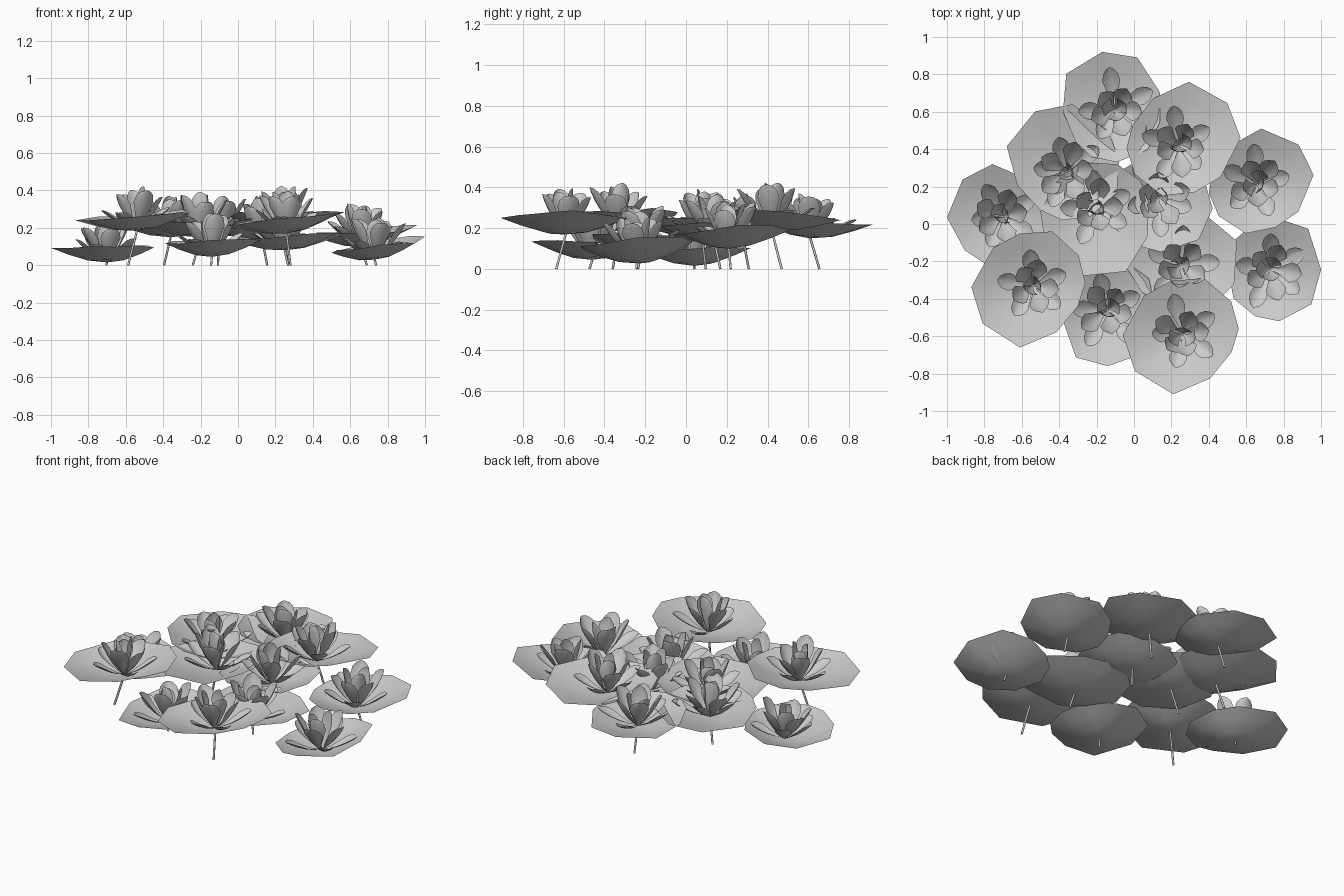
import bpy, bmesh, math, random
from mathutils import Vector

if "Cube" in bpy.data.objects:
    bpy.data.objects.remove(bpy.data.objects["Cube"])

random.seed(11)

# x0, x1, y0, y1 of each leaf; flower x, y; leaf bottom z; tilt along x, y; direction of leaf tip
PLANTS = [
    (-0.38, 0.14, 0.33, 0.92, -0.10, 0.61, 0.15, 0.00, -0.06, 145),
    (-0.04, 0.57, 0.15, 0.76, 0.24, 0.42, 0.19, 0.03, -0.06, 85),
    (0.40, 0.96, -0.05, 0.51, 0.66, 0.21, 0.10, 0.08, 0.04, 90),
    (0.50, 1.00, -0.52, 0.03, 0.73, -0.24, 0.03, 0.15, 0.06, 45),
    (-0.06, 0.56, -0.91, -0.29, 0.26, -0.59, 0.17, 0.09, 0.00, -97),
    (-0.05, 0.55, -0.46, 0.08, 0.25, -0.22, 0.08, 0.05, 0.00, 20),
    (-0.39, 0.12, -0.76, -0.18, -0.14, -0.46, 0.045, 0.02, 0.00, 228),
    (-0.87, -0.26, -0.66, -0.04, -0.54, -0.33, 0.185, 0.08, 0.02, -98),
    (-1.00, -0.45, -0.25, 0.32, -0.70, 0.04, 0.015, 0.02, 0.00, 180),
    (-0.68, -0.08, 0.02, 0.64, -0.36, 0.28, 0.15, -0.02, 0.00, 165),
    (-0.50, 0.08, -0.28, 0.33, -0.20, 0.08, 0.15, 0.04, 0.00, 300),
    (-0.14, 0.42, -0.15, 0.36, 0.13, 0.14, 0.13, 0.03, 0.00, 40),
]
# leaf outline: angle from the tip, radius
OUTLINE = ((0, .31), (42, .275), (79, .285), (103, .31), (130, .32), (164, .32),
           (197, .285), (230, .28), (277, .305), (315, .305))
SIDES = len(OUTLINE)


def make_object(name, bm, angle):
    mesh = bpy.data.meshes.new(name)
    bm.to_mesh(mesh)
    bm.free()
    ob = bpy.data.objects.new(name, mesh)
    bpy.context.collection.objects.link(ob)
    bpy.ops.object.select_all(action='DESELECT')
    ob.select_set(True)
    bpy.context.view_layer.objects.active = ob
    bpy.ops.object.shade_smooth_by_angle(angle=math.radians(angle))
    return ob


def leaf(name, x0, x1, y0, y1, base, tx, ty, tip):
    """Shallow many-sided bowl whose outline fills the given extents."""
    pts = [(r * math.cos(math.radians(a + tip)), r * math.sin(math.radians(a + tip)))
           for a, r in OUTLINE]
    xs, ys = [p[0] for p in pts], [p[1] for p in pts]
    rim = [(x0 + (x1 - x0) * (x - min(xs)) / (max(xs) - min(xs)),
            y0 + (y1 - y0) * (y - min(ys)) / (max(ys) - min(ys))) for x, y in pts]
    wave = [random.uniform(-.012, .012) for _ in pts]
    bm = bmesh.new()
    centre = bm.verts.new(base)
    rings = []
    for t, z in ((.35, .012), (.7, .045), (1, .08)):
        ring = []
        for (x, y), w in zip(rim, wave):
            dx, dy = (x - base.x) * t, (y - base.y) * t
            zz = base.z + z + tx * dx + ty * dy + w * t
            ring.append(bm.verts.new((base.x + dx, base.y + dy, max(zz, .005))))
        rings.append(ring)
    for i in range(SIDES):
        j = (i + 1) % SIDES
        bm.faces.new((centre, rings[0][i], rings[0][j]))
        for a, b in zip(rings, rings[1:]):
            bm.faces.new((a[i], b[i], b[j], a[j]))
    make_object(name, bm, 60)


def petal(bm, base, ang, length, width, lean):
    """Cupped spoon-shaped petal; lean is its angle from vertical."""
    out = Vector((math.cos(ang), math.sin(ang), 0))
    side = Vector((-out.y, out.x, 0))
    rows = []
    pos = base + out * .006 + Vector((0, 0, .004))
    steps = ((0, .1), (.2, .3), (.42, .65), (.68, 1), (.86, .85), (.96, .5), (1, .1))
    last = 0
    for t, w in steps:
        # petals open at the base and curl upright toward the tip
        tilt = lean + math.radians(14) * (1 - 2 * t)
        along = out * math.sin(tilt) + Vector((0, 0, math.cos(tilt)))
        normal = Vector((0, 0, math.sin(tilt))) - out * math.cos(tilt)
        pos = pos + along * (t - last) * length
        last = t
        rows.append([bm.verts.new(pos + side * (s * w * width / 2) + normal * (s * s * w * width * .2))
                     for s in (-1, -.5, 0, .5, 1)])
    for a, b in zip(rows, rows[1:]):
        for k in range(4):
            bm.faces.new((a[k], a[k + 1], b[k + 1], b[k]))


def flower(name, base):
    bm = bmesh.new()
    spin = random.uniform(0, math.tau)
    # count, length, width, lean of each whorl
    for n, length, width, lean in ((3, .23, .10, 15), (5, .25, .11, 38), (5, .23, .095, 64)):
        for i in range(n):
            a = spin + math.tau * (i + random.uniform(-.15, .15)) / n
            petal(bm, base, a, length * random.uniform(.85, 1.05), width,
                  math.radians(lean + random.uniform(-8, 8)))
        spin += .6
    make_object(name, bm, 80)


def stem(name, base):
    """Thin stalk leaning outward down to the ground."""
    away = Vector((base.x, base.y, 0)).normalized()
    foot = Vector((base.x, base.y, 0)) + away * .3 * base.z
    d = base - foot
    bpy.ops.mesh.primitive_cylinder_add(vertices=8, radius=.006, depth=d.length,
                                        location=(base + foot) / 2,
                                        rotation=d.to_track_quat('Z', 'Y').to_euler())
    bpy.context.object.name = name
    bpy.ops.object.shade_smooth_by_angle(angle=math.radians(60))


for n, (x0, x1, y0, y1, fx, fy, z, tx, ty, tip) in enumerate(PLANTS, 1):
    base = Vector((fx, fy, z))
    leaf(f"lily_pad_{n}", x0, x1, y0, y1, base, tx, ty, tip)
    flower(f"lily_flower_{n}", base)
    stem(f"lily_stem_{n}", base)
